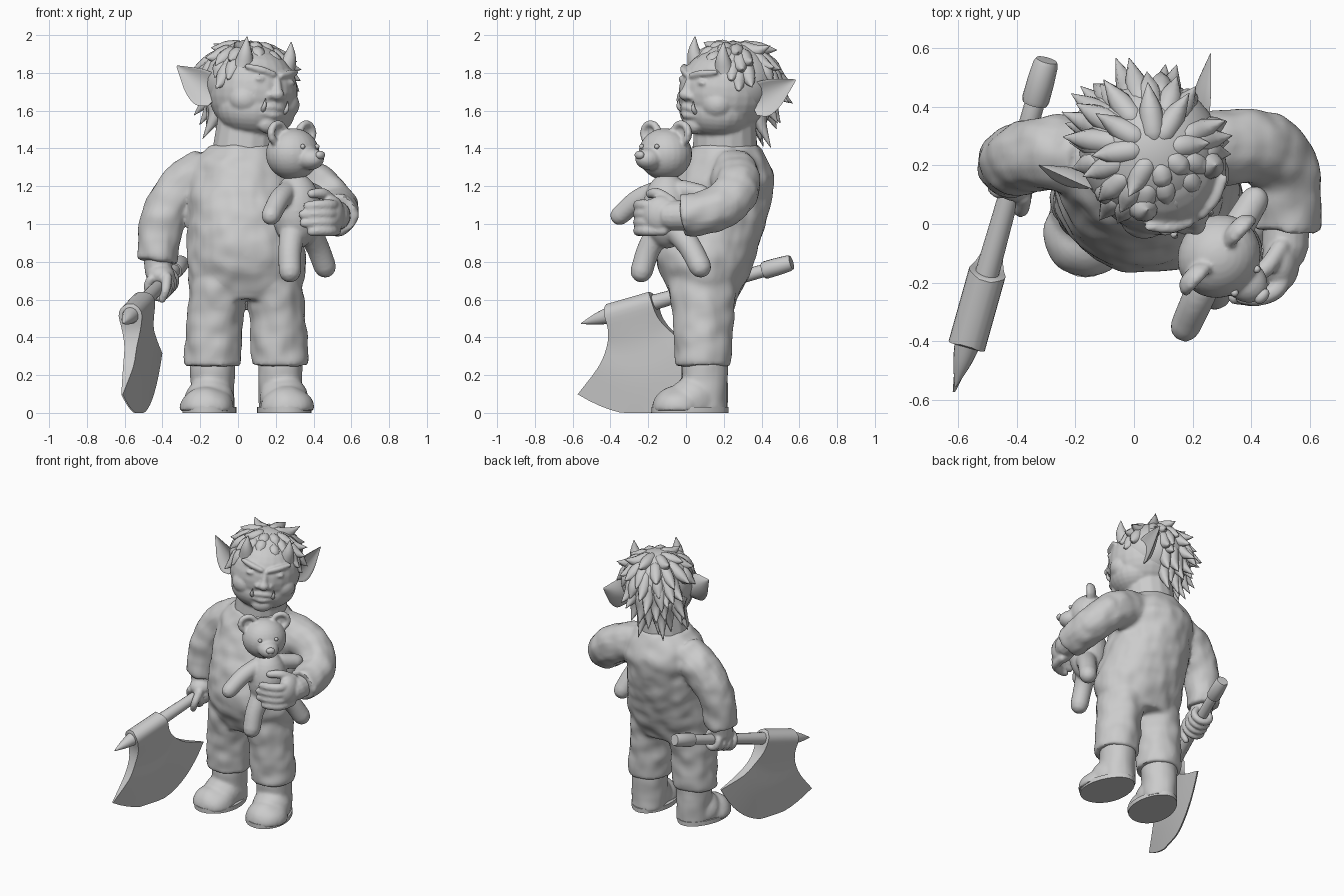
import bpy, bmesh, math, random
from math import sin, cos, pi, radians
from mathutils import Vector, Matrix, noise

random.seed(4)
if "Cube" in bpy.data.objects:
    bpy.data.objects.remove(bpy.data.objects["Cube"])

GREY = (0.6, 0.6, 0.6, 1)
clay = bpy.data.materials.new("clay grey")
clay.use_nodes = True
clay.diffuse_color = GREY
for node in clay.node_tree.nodes:
    if node.type == 'BSDF_PRINCIPLED':
        node.inputs["Base Color"].default_value = GREY


# ---- helpers
def spline(pts, n=4):
    """Smooth interpolation of tuples of any length."""
    p = [Vector(q) for q in pts]
    p = [p[0] * 2 - p[1]] + p + [p[-1] * 2 - p[-2]]
    out = []
    for i in range(1, len(p) - 2):
        a, b, c, d = p[i - 1:i + 3]
        for k in range(n):
            t = k / n
            out.append((b * 2 + (c - a) * t + (a * 2 - b * 5 + c * 4 - d) * t ** 2
                        + (b * 3 - a - c * 3 + d) * t ** 3) * 0.5)
    return out + [p[-2]]


def loft(bm, rings):
    rows = [[bm.verts.new(c) for c in ring] for ring in rings]
    n = len(rows[0])
    for a, b in zip(rows, rows[1:]):
        for i in range(n):
            bm.faces.new((a[i], a[(i + 1) % n], b[(i + 1) % n], b[i]))
    bm.faces.new(rows[0][::-1])
    bm.faces.new(rows[-1])


def tube(bm, pts, sides=16, cap=True, n=4):
    """Round limb through (x, y, z, radius) points, with domed ends if cap."""
    pts = spline(pts, n)
    pos = [Vector(p[:3]) for p in pts]
    rad = [max(p[3], 0.002) for p in pts]
    tan = [(pos[min(i + 1, len(pos) - 1)] - pos[max(i - 1, 0)]).normalized() for i in range(len(pos))]
    if cap:
        for end, sign in ((0, -1), (-1, 1)):
            p, r, t = pos[end], rad[end], tan[end]
            for a in (0.6, 1.1, 1.45):
                at = 0 if end == 0 else len(pos)
                pos.insert(at, p + t * sign * r * sin(a))
                rad.insert(at, r * cos(a))
                tan.insert(at, t)
    rings = []
    last, q = tan[0], tan[0].to_track_quat('Z', 'Y')
    for p, r, t in zip(pos, rad, tan):
        last, q = t, last.rotation_difference(t) @ q
        rings.append([p + q @ Vector((cos(2 * pi * k / sides) * r, sin(2 * pi * k / sides) * r, 0))
                      for k in range(sides)])
    loft(bm, rings)


def ball(bm, loc, size):
    size = size if isinstance(size, tuple) else (size,) * 3
    bmesh.ops.create_uvsphere(bm, u_segments=24, v_segments=16, radius=1,
                              matrix=Matrix.LocRotScale(Vector(loc), None, Vector(size)))


def column(bm, pts):
    """Upright shape from (z, x, y, half width, half depth) sections."""
    loft(bm, [[(x + rx * cos(2 * pi * k / 32), y + ry * sin(2 * pi * k / 32), z) for k in range(32)]
              for z, x, y, rx, ry in spline(pts)])


def finish(name, bm, matrix=None, voxel=0, smooth=4, rough=0):
    bmesh.ops.recalc_face_normals(bm, faces=bm.faces[:])
    if matrix:
        bmesh.ops.transform(bm, matrix=matrix, verts=bm.verts[:])
    me = bpy.data.meshes.new(name)
    bm.to_mesh(me)
    bm.free()
    ob = bpy.data.objects.new(name, me)
    bpy.context.collection.objects.link(ob)
    if voxel:
        mod = ob.modifiers.new("fuse", 'REMESH')
        mod.mode = 'VOXEL'
        mod.voxel_size = voxel
        mod = ob.modifiers.new("soften", 'SMOOTH')
        mod.factor, mod.iterations = 0.5, smooth
        bpy.context.view_layer.update()
        done = ob.evaluated_get(bpy.context.evaluated_depsgraph_get())
        me = bpy.data.meshes.new_from_object(done)
        ob.modifiers.clear()
        ob.data = me
        if rough:
            normals = [v.normal.copy() for v in me.vertices]
            for v, nrm in zip(me.vertices, normals):
                v.co += nrm * rough * noise.noise(v.co * 11)
    me.materials.clear()
    me.materials.append(clay)
    bpy.ops.object.select_all(action='DESELECT')
    ob.select_set(True)
    bpy.context.view_layer.objects.active = ob
    bpy.ops.object.shade_smooth_by_angle(angle=radians(45))


# ---- one-piece suit: torso, legs, sleeves
bm = bmesh.new()
column(bm, [(.6, .045, .1, .27, .17), (.7, .045, .1, .305, .22), (.82, .045, .1, .315, .265),
            (.97, .03, .13, .295, .285), (1.12, .02, .17, .28, .28), (1.25, .02, .21, .275, .26),
            (1.35, .02, .21, .24, .215), (1.42, .03, .21, .18, .17)])
for x, lean in ((-.135, .03), (.222, -.03)):
    column(bm, [(.25, x, .09, .148, .145), (.3, x, .09, .15, .15), (.5, x + lean * .4, .09, .149, .16),
                (.65, x + lean, .09, .152, .18), (.75, x + lean, .1, .14, .18)])
tube(bm, [(-.16, .23, 1.275, .13), (-.3, .24, 1.19, .13), (-.395, .22, 1.03, .12), (-.43, .2, .8, .11)], cap=False)
tube(bm, [(.2, .25, 1.28, .13), (.4, .27, 1.2, .13), (.505, .2, 1.1, .122), (.525, .09, 1.06, .117),
          (.52, -.02, 1.045, .112)], cap=False)
finish("suit", bm, voxel=.015, rough=.012)

# ---- boots and soles
for side, ax, tx in (("right", -.135, -.165), ("left", .225, .26)):
    bm = bmesh.new()
    column(bm, [(.01, ax, .11, .115, .11), (.1, ax, .1, .115, .12), (.27, ax, .1, .12, .122)])
    ball(bm, (tx, -.04, .02), (.147, .142, .122))
    ball(bm, ((ax + tx) / 2, .04, .07), (.13, .13, .125))
    bmesh.ops.bisect_plane(bm, geom=bm.verts[:] + bm.edges[:] + bm.faces[:], plane_co=(0, 0, .012),
                           plane_no=(0, 0, -1), clear_outer=True)
    bmesh.ops.holes_fill(bm, edges=[e for e in bm.edges if e.is_boundary])
    finish(side + "_boot", bm, voxel=.012, rough=.006)
    bm = bmesh.new()
    outline = [(tx + (ax - tx) * (sin(a) + 1) / 2 + (.142 - .014 * sin(a)) * cos(a), .022 + .204 * sin(a))
               for a in (2 * pi * k / 32 for k in range(32))]
    loft(bm, [[(x, y, z) for x, y in outline] for z in (0, .03)])
    finish(side + "_sole", bm)

# ---- head with face, turned and tilted
HEAD = Matrix.Translation((.08, .2, 1.7)) @ Matrix.Rotation(radians(33), 4, 'Z') @ Matrix.Rotation(radians(6), 4, 'Y')
bm = bmesh.new()
ball(bm, (0, 0, 0), (.235, .24, .235))
ball(bm, (0, -.045, -.1), (.215, .185, .15))
tube(bm, [(0, .02, -.15, .165), (0, .03, -.34, .175)], cap=False)
ball(bm, (0, -.24, -.015), (.036, .036, .032))
tube(bm, [(0, -.222, .07, .016), (0, -.238, .0, .026)])
tube(bm, [(-.08, -.2, -.1, .014), (-.03, -.223, -.085, .018), (.03, -.223, -.085, .018), (.08, -.2, -.1, .014)])
tube(bm, [(-.07, -.205, -.12, .014), (0, -.225, -.125, .02), (.07, -.205, -.12, .014)])
ball(bm, (0, -.185, -.175), (.07, .045, .05))
for s in (-1, 1):
    ball(bm, (s * .038, -.228, -.022), (.024, .024, .02))
    ball(bm, (s * .11, -.115, -.055), (.1, .088, .085))
    ball(bm, (s * .09, -.203, .058), (.036, .02, .016))
    tube(bm, [(s * .025, -.224, .09, .016), (s * .09, -.203, .107, .019), (s * .155, -.16, .12, .014)])
finish("head", bm, HEAD, voxel=.009, smooth=3)

# ---- pointed, cupped ears
for side, s in (("right", -1), ("left", 1)):
    bm = bmesh.new()
    base, tip = Vector((.2, .05, -.05)), Vector((.35, .22, .1))
    u = (tip - base).normalized()
    v = (Vector((0, 0, 1)) - u * u.z).normalized()
    w = u.cross(v)
    rings = []
    for t, wide in spline([(0, .06), (.2, .095), (.5, .08), (.8, .036), (1, .004)]):
        ring = []
        for k in range(20):
            a = 2 * pi * k / 20
            c = base + (tip - base) * t + v * cos(a) * wide + w * wide * (.5 * cos(a) ** 2 + .16 * sin(a) - .2)
            ring.append((c.x * s, c.y, c.z))
        rings.append(ring)
    loft(bm, rings)
    finish(side + "_ear", bm, HEAD)

# ---- tusks and horns
bm = bmesh.new()
for s in (-1, 1):
    tube(bm, [(s * .065, -.205, -.11, .013), (s * .072, -.232, -.085, .012), (s * .07, -.235, -.045, .002)], 10)
    tube(bm, [(s * .13, -.09, .13, .055), (s * .14, -.11, .2, .034), (s * .14, -.11, .28, .002)], 12, cap=False)
finish("horns_and_tusks", bm, HEAD)

# ---- hair: cap with rings of pointed locks, open around the ears and short at the brow
bm = bmesh.new()
middle, size = Vector((0, .055, .05)), Vector((.242, .24, .218))
ball(bm, middle, tuple(size))
for elev, count, spread, length, lift in ((72, 8, 180, .17, .35), (48, 15, 180, .18, .35), (28, 15, 180, .17, .35),
                                          (12, 13, 125, .19, .4), (-8, 9, 62, .2, .5), (-28, 9, 60, .2, .55)):
    for i in range(count):
        phi = spread * (2 * (i + .5) / count - 1) + random.uniform(-7, 7)
        if elev < 20 and 55 < abs(phi) < 108:
            continue
        phi, e = radians(phi), radians(elev + random.uniform(-6, 6))
        out = Vector((cos(e) * sin(phi), cos(e) * cos(phi), sin(e)))
        down = Vector((sin(e) * sin(phi), sin(e) * cos(phi), -cos(e)))
        p = middle + out * size * .87
        long = length * random.uniform(.8, 1.2) * (.73 + .27 * cos(phi))
        mid = p + (out * .1 + down * .45) * long
        end = p + (out * (lift + random.uniform(-.2, .2)) + down * .9) * long
        tube(bm, [(*p, .042), (*mid, .038), (*end, .002)], 8, n=3)
finish("hair", bm, HEAD)

# ---- axe
ALONG = Vector((-.28, -1, -.29)).normalized()
DOWN = (Vector((0, 0, -1)) + ALONG * ALONG.z).normalized()
FLAT = ALONG.cross(DOWN)
CENTRE = Vector((-.535, -.29, .55))


def on_axe(s, d=0, f=0):
    p = CENTRE + ALONG * s + DOWN * d + FLAT * f
    return Vector((p.x, p.y, max(p.z, 0)))


bm = bmesh.new()
tube(bm, [(*on_axe(-.8), .034), (*on_axe(-.4), .036), (*on_axe(.1), .046)])
tube(bm, [(*on_axe(-.915), .03), (*on_axe(-.9), .043), (*on_axe(-.77), .047), (*on_axe(-.755), .036)],
     cap=False, n=2)
finish("axe_handle", bm)
bm = bmesh.new()
tube(bm, [(*on_axe(.12), .046), (*on_axe(.2), .03), (*on_axe(.285), .003)], cap=False)
finish("axe_spike", bm)
bm = bmesh.new()
rings = []
for d, wide, thick, bulge in spline([(-.06, .12, .02, 0), (-.04, .13, .05, 0), (0, .135, .064, 0), (.08, .14, .05, .01),
                                     (.16, .175, .034, .04), (.25, .25, .028, .11), (.356, .404, .004, .21)], 3):
    us = [k / 8 - 1 for k in range(17)]
    rings.append([on_axe(u * wide, d + bulge * (1 - u * u), f * thick)
                  for f, row in ((1, us), (-1, us[::-1])) for u in row])
loft(bm, rings)
finish("axe_blade", bm)

# ---- right hand gripping the handle
bm = bmesh.new()
tube(bm, [(-.425, .2, .86, .08), (-.42, .185, .74, .072)])
ball(bm, on_axe(-.5, -.045), (.075, .085, .06))
for i in range(4):
    s = -.57 + i * .046
    arc = [on_axe(s, .056 * cos(a), .056 * sin(a)) for a in (radians(k) for k in range(-140, 141, 40))]
    tube(bm, [(*c, .024) for c in arc], 10, n=2)
tube(bm, [(*on_axe(-.44, -.05, .05), .028), (*on_axe(-.38, .0, .055), .024), (*on_axe(-.37, .05, .035), .02)])
finish("right_hand", bm, voxel=.008, smooth=2)

# ---- left hand holding the toy
bm = bmesh.new()
tube(bm, [(.52, .02, 1.045, .08), (.515, -.08, 1.045, .08)])
ball(bm, (.5, -.13, 1.05), (.065, .1, .1))
for i in range(4):
    z, reach = .965 + .045 * i, (.39, .35, .345, .37)[i]
    tube(bm, [(.52, -.12, z, .028), (.495, -.215, z, .03), (.43, -.25, z, .029), (reach, -.25, z - .005, .025)], 12)
tube(bm, [(.5, -.08, 1.12, .03), (.45, -.15, 1.16, .03), (.39, -.19, 1.16, .024)])
finish("left_hand", bm, voxel=.009, smooth=2)

# ---- toy bear
BEAR = Matrix.Translation((.29, -.11, 1.37)) @ Matrix.Rotation(radians(47), 4, 'Z')
bm = bmesh.new()
ball(bm, (0, 0, 0), (.147, .138, .137))
ball(bm, (0, -.12, -.025), (.07, .085, .06))
for s in (-1, 1):
    ball(bm, (s * .11, .025, .11), (.06, .022, .06))
    tube(bm, [(s * .11 + .052 * cos(a), .005, .11 + .052 * sin(a), .02)
              for a in (2 * pi * k / 12 for k in range(13))], 10, n=1)
finish("toy_head", bm, BEAR, voxel=.009, smooth=3)
bm = bmesh.new()
ball(bm, (0, -.2, -.005), (.03, .02, .022))
for s in (-1, 1):
    ball(bm, (s * .055, -.124, .04), .013)
finish("toy_nose_and_eyes", bm, BEAR)
bm = bmesh.new()
ball(bm, (.31, -.1, 1.07), (.13, .13, .2))
tube(bm, [(.27, -.14, 1.18, .055), (.22, -.25, 1.13, .056), (.175, -.35, 1.045, .052)])
tube(bm, [(.35, -.02, 1.18, .055), (.41, .08, 1.16, .05)])
tube(bm, [(.29, -.14, .97, .07), (.275, -.2, .86, .062), (.275, -.235, .75, .06)])
tube(bm, [(.37, -.05, .97, .07), (.42, .02, .88, .062), (.46, .075, .775, .06)])
finish("toy_body", bm, voxel=.01, smooth=4)
